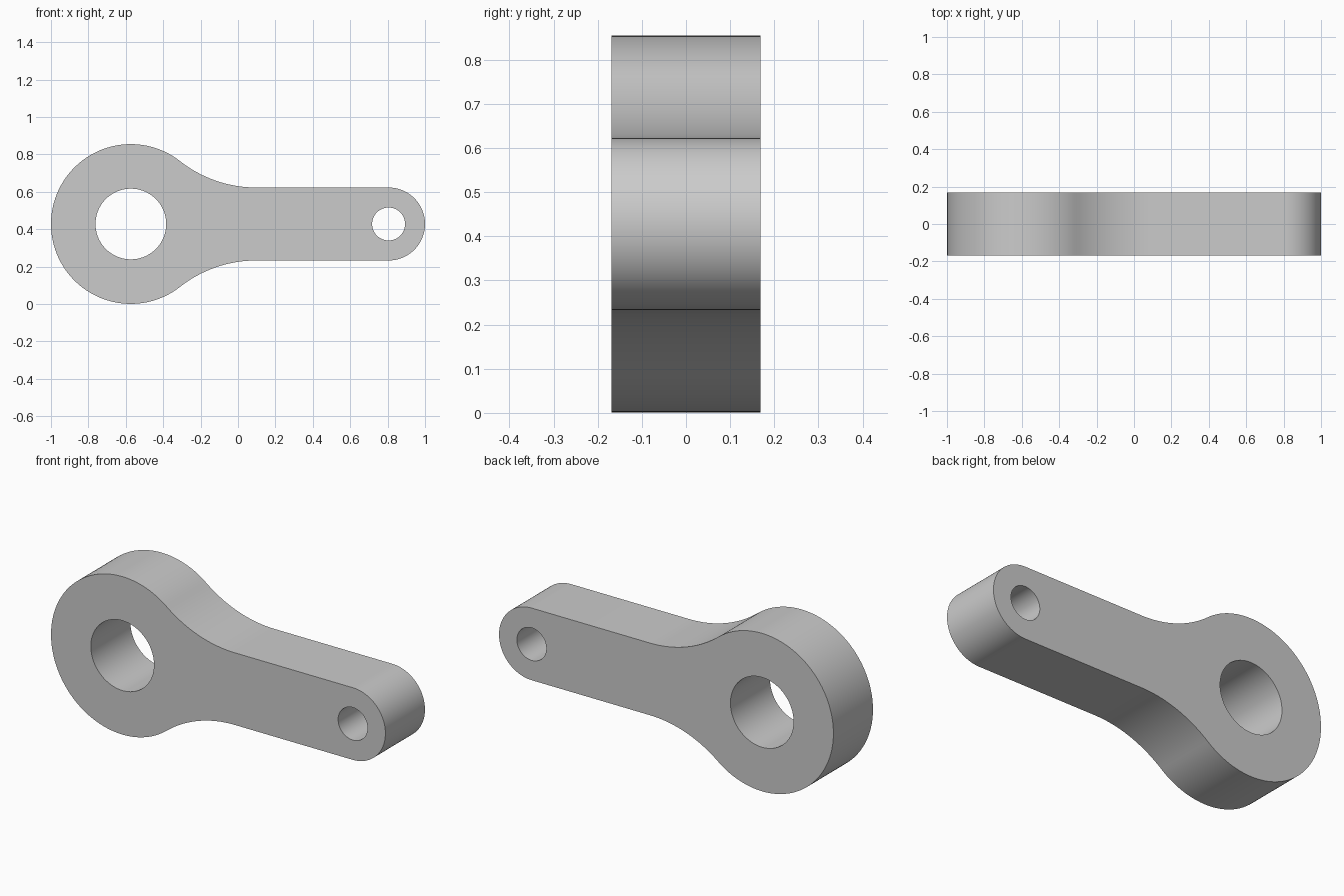
import bpy, bmesh
from math import sin, cos, pi, atan2, sqrt, radians

cube = bpy.data.objects.get("Cube")
if cube:
    bpy.data.objects.remove(cube, do_unlink=True)

# Main dimensions
MID_Z, HALF_DEPTH = 0.428, 0.169
BIG_X, BIG_R, BIG_HOLE = -0.573, 0.427, 0.189
TIP_X, TIP_R, TIP_HOLE = 0.805, 0.195, 0.088
FILLET_R = 0.66


def arc(cx, cz, r, start, end, steps):
    return [(cx + r * cos(start + (end - start) * i / steps),
             cz + r * sin(start + (end - start) * i / steps))
            for i in range(steps + 1)]


def circle(cx, r, steps=72):
    return arc(cx, 0, r, 0, 2 * pi, steps)[:-1]


# Fillet tangent to the large eye and to the straight arm
fillet_z = TIP_R + FILLET_R
fillet_dx = sqrt((BIG_R + FILLET_R) ** 2 - fillet_z ** 2)
join = atan2(fillet_z, fillet_dx)

# Upper half of the outline from tip to far end, then mirrored below
upper = arc(TIP_X, 0, TIP_R, 0, pi / 2, 24)
upper += arc(BIG_X + fillet_dx, fillet_z, FILLET_R, -pi / 2, join - pi, 24)
upper += arc(BIG_X, 0, BIG_R, join, pi, 48)[1:]
outline = upper + [(x, -z) for x, z in reversed(upper[1:-1])]

# Fill the outline around both holes and extrude through the depth
bm = bmesh.new()
for loop in (outline, circle(BIG_X, BIG_HOLE), circle(TIP_X, TIP_HOLE)):
    verts = [bm.verts.new((x, -HALF_DEPTH, z + MID_Z)) for x, z in loop]
    for a, b in zip(verts, verts[1:] + verts[:1]):
        bm.edges.new((a, b))
bmesh.ops.triangle_fill(bm, edges=bm.edges[:], use_beauty=True, normal=(0, -1, 0))
result = bmesh.ops.extrude_face_region(bm, geom=bm.faces[:], use_keep_orig=True)
back = [v for v in result["geom"] if isinstance(v, bmesh.types.BMVert)]
bmesh.ops.translate(bm, verts=back, vec=(0, 2 * HALF_DEPTH, 0))
bmesh.ops.recalc_face_normals(bm, faces=bm.faces[:])

mesh = bpy.data.meshes.new("lever_arm")
bm.to_mesh(mesh)
bm.free()
lever = bpy.data.objects.new("lever_arm", mesh)
bpy.context.collection.objects.link(lever)

# Plain grey material
grey = bpy.data.materials.new("light_grey")
grey.use_nodes = True
grey.diffuse_color = (0.6, 0.6, 0.6, 1)
grey.node_tree.nodes["Principled BSDF"].inputs["Base Color"].default_value = grey.diffuse_color
mesh.materials.append(grey)

# Smooth round walls, sharp rims
bpy.ops.object.select_all(action="DESELECT")
lever.select_set(True)
bpy.context.view_layer.objects.active = lever
bpy.ops.object.shade_smooth_by_angle(angle=radians(30))
